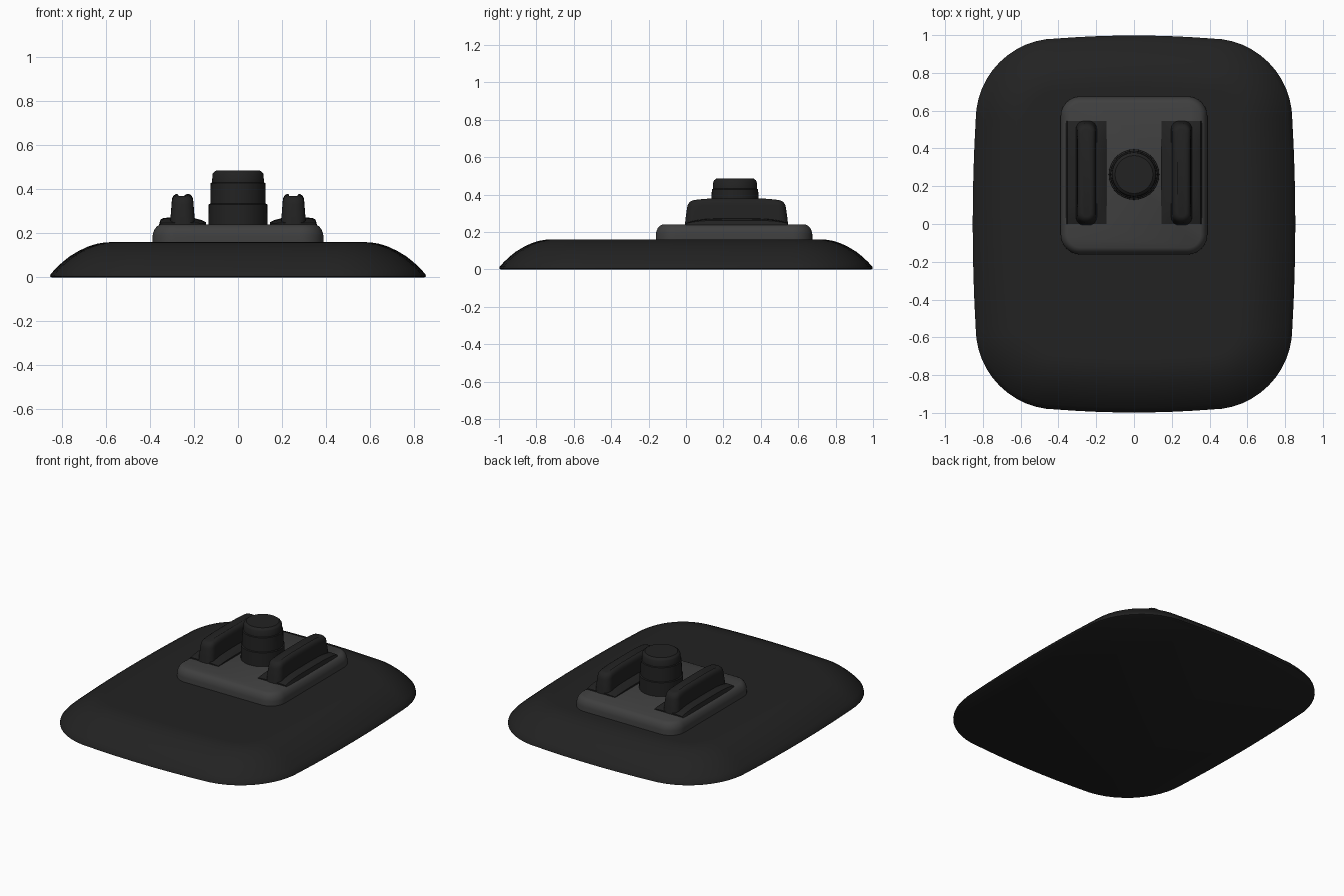
import bpy, bmesh
from math import sin, cos, pi, radians

if "Cube" in bpy.data.objects:
    bpy.data.objects.remove(bpy.data.objects["Cube"])


def material(name, v):
    m = bpy.data.materials.new(name)
    m.diffuse_color = (v, v, v, 1)
    m.use_nodes = True
    m.node_tree.nodes["Principled BSDF"].inputs["Base Color"].default_value = m.diffuse_color
    return m


DARK = material("dark_rubber", 0.016)
GREY = material("grey_plastic", 0.05)


def rounded(hx, hy, r, bulge=0.0, arc=12, edge=8):
    """Rounded rectangle outline; straight sides may bow outward."""
    cx, cy = hx - r, hy - r
    pts = []
    for k, (sx, sy) in enumerate([(1, 1), (-1, 1), (-1, -1), (1, -1)]):
        for i in range(arc + 1):
            a = (k + i / arc) * pi / 2
            pts.append((sx * cx + r * cos(a), sy * cy + r * sin(a)))
        nx, ny = round(cos((k + 1) * pi / 2)), round(sin((k + 1) * pi / 2))
        for i in range(1, edge):
            t = 2 * i / edge - 1
            b = bulge * (1 - t * t)
            if nx == 0:
                pts.append((-ny * t * cx, ny * (hy + b)))
            else:
                pts.append((nx * (hx + b), nx * t * cy))
    return pts


def loft(name, rings, mat, loc=(0, 0, 0), mirror=False):
    """Skin a stack of equal-length 3D rings and cap both ends."""
    bm = bmesh.new()
    rows = [[bm.verts.new(p) for p in ring] for ring in rings]
    n = len(rows[0])
    for a, b in zip(rows, rows[1:]):
        for i in range(n):
            j = (i + 1) % n
            bm.faces.new((a[i], a[j], b[j], b[i]))
    bm.faces.new(rows[0][::-1])
    bm.faces.new(rows[-1])
    bmesh.ops.recalc_face_normals(bm, faces=bm.faces)
    me = bpy.data.meshes.new(name)
    bm.to_mesh(me)
    bm.free()
    me.shade_smooth()
    me.set_sharp_from_angle(angle=radians(35))
    me.materials.append(mat)
    ob = bpy.data.objects.new(name, me)
    bpy.context.collection.objects.link(ob)
    for v in me.vertices:
        v.co.x += loc[0]
        v.co.y += loc[1]
        v.co.z += loc[2]
    if mirror:
        ob.modifiers.new("mirror", 'MIRROR')
    return ob


def stack(profile, hx, hy, r, bulge=0.0):
    """Rings of a rounded rectangle from (inset, z) pairs."""
    return [[(x, y, z) for x, y in rounded(hx - d, hy - d, r - d, bulge)]
            for d, z in profile]


# Pad with a long curved shoulder
loft("base_pad", stack([(0.008, 0), (0, 0.004), (0.002, 0.014), (0.025, 0.04),
                        (0.055, 0.068), (0.09, 0.096), (0.13, 0.12),
                        (0.17, 0.139), (0.21, 0.152), (0.25, 0.159),
                        (0.28, 0.16)], 0.838, 0.982, 0.43, 0.016), DARK)

# Raised mounting plate with softened top edge
loft("mount_plate", stack([(0, 0.15), (0, 0.19), (0.003, 0.205), (0.01, 0.22),
                           (0.02, 0.232), (0.035, 0.24)],
                          0.388, 0.418, 0.105), GREY, (0, 0.257, 0))

# Low arched flanges under the rails
rings = []
for i in range(17):
    t = i / 8 - 1
    h = 0.008 + 0.024 * (1 - t ** 4)
    rings.append([(x, t * 0.272, z) for x, z in
                  [(-0.108, -0.01), (-0.107, h * 0.3), (-0.09, h * 0.6),
                   (-0.05, h * 0.95), (0.05, h), (0.085, h * 0.95),
                   (0.1, h * 0.7), (0.11, -0.01)]])
loft("rail_flange", rings, DARK, (0.252, 0.272, 0.24), True)

# Upright rails: tapered, rounded, with ends that dip slightly
rings = []
for hx, hy, r, z in [(0.057, 0.277, 0.042, 0.23), (0.054, 0.272, 0.042, 0.28),
                     (0.049, 0.264, 0.042, 0.345), (0.047, 0.26, 0.04, 0.36),
                     (0.041, 0.253, 0.035, 0.371), (0.032, 0.243, 0.027, 0.378),
                     (0.022, 0.232, 0.018, 0.38)]:
    dip = 0.022 * max(0, (z - 0.24) / 0.14)
    rings.append([(x, y, z - dip * abs(y / 0.277) ** 4)
                  for x, y in rounded(hx, hy, r, arc=6, edge=12)])
loft("side_rail", rings, DARK, (0.252, 0.27, 0), True)

# Stepped round post
post = [(0.134, 0.23), (0.133, 0.332), (0.126, 0.335), (0.124, 0.428),
        (0.118, 0.431), (0.116, 0.47), (0.111, 0.477), (0.1, 0.485)]
loft("centre_post", [[(r * cos(i * pi / 24), r * sin(i * pi / 24), z)
                      for i in range(48)] for r, z in post],
     DARK, (0, 0.262, 0))
